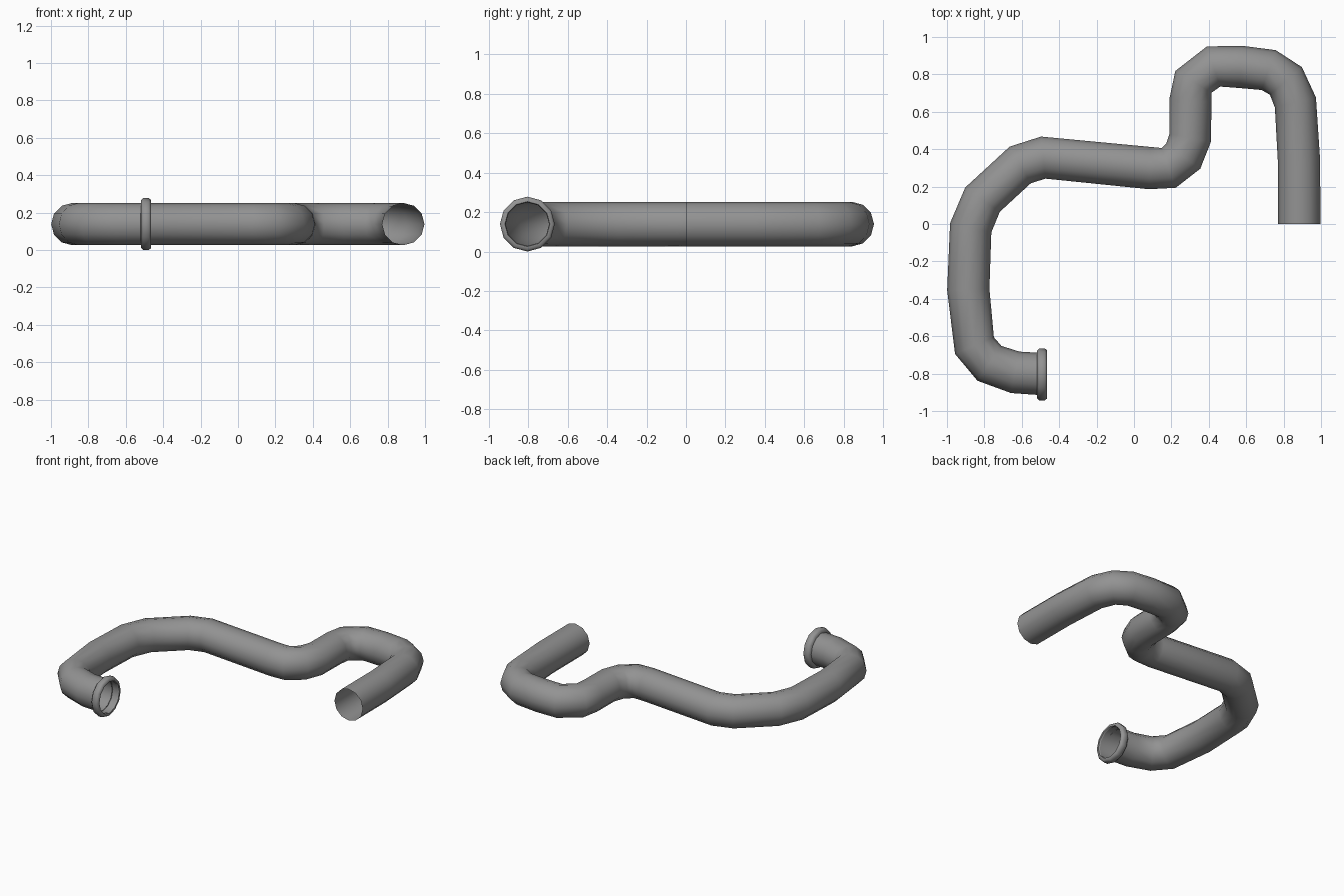
import bpy, bmesh
from math import sin, cos, pi
from mathutils import Vector

if "Cube" in bpy.data.objects:
    bpy.data.objects.remove(bpy.data.objects["Cube"])

SIDES, R, Z = 12, 0.113, 0.139

grey = bpy.data.materials.new("dark_grey")
grey.diffuse_color = (0.29, 0.29, 0.29, 1)
grey.use_nodes = True
grey.node_tree.nodes["Principled BSDF"].inputs["Base Color"].default_value = grey.diffuse_color


def tube(name, rings):
    """Skin a row of rings, each given as (centre, in-plane normal, radius)."""
    bm = bmesh.new()
    loops = []
    for c, n, r in rings:
        loops.append([bm.verts.new(c + n * r * cos(2 * pi * i / SIDES)
                                   + Vector((0, 0, r * sin(2 * pi * i / SIDES))))
                      for i in range(SIDES)])
    for a, b in zip(loops, loops[1:]):
        for i in range(SIDES):
            j = (i + 1) % SIDES
            bm.faces.new((a[i], a[j], b[j], b[i]))
    bmesh.ops.recalc_face_normals(bm, faces=bm.faces)
    me = bpy.data.meshes.new(name)
    bm.to_mesh(me)
    bm.free()
    me.materials.append(grey)
    ob = bpy.data.objects.new(name, me)
    bpy.context.collection.objects.link(ob)
    bpy.ops.object.select_all(action='DESELECT')
    ob.select_set(True)
    bpy.context.view_layer.objects.active = ob
    bpy.ops.object.shade_smooth_by_angle(angle=1.1)
    return ob


# Bent pipe: centre line seen from above
path = [(0.884, 0), (0.882, 0.34), (0.863, 0.65), (0.812, 0.765), (0.72, 0.823),
        (0.57, 0.84), (0.425, 0.842), (0.318, 0.76), (0.302, 0.66), (0.30, 0.46),
        (0.263, 0.362), (0.185, 0.300), (0.085, 0.299), (-0.485, 0.355),
        (-0.608, 0.316), (-0.81, 0.13), (-0.873, -0.02), (-0.886, -0.35),
        (-0.853, -0.65), (-0.773, -0.745), (-0.635, -0.793), (-0.47, -0.804)]
pts = [Vector((x, y, Z)) for x, y in path]
rings = []
for i, p in enumerate(pts):
    d = Vector()
    if i > 0:
        d += (p - pts[i - 1]).normalized()
    if i < len(pts) - 1:
        d += (pts[i + 1] - p).normalized()
    if i == 0:
        d = Vector((0, 1, 0))
    if i == len(pts) - 1:
        d = Vector((1, 0, 0))
    d.normalize()
    rings.append((p, Vector((-d.y, d.x, 0)), R))
tube("bent_pipe", rings)

# Rounded collar around the pipe mouth
profile = [(-0.520, 0.110), (-0.518, 0.128), (-0.506, 0.139), (-0.478, 0.139),
           (-0.466, 0.130), (-0.465, 0.114), (-0.475, 0.110)]
tube("mouth_collar", [(Vector((x, -0.804, Z)), Vector((0, 1, 0)), r) for x, r in profile])
